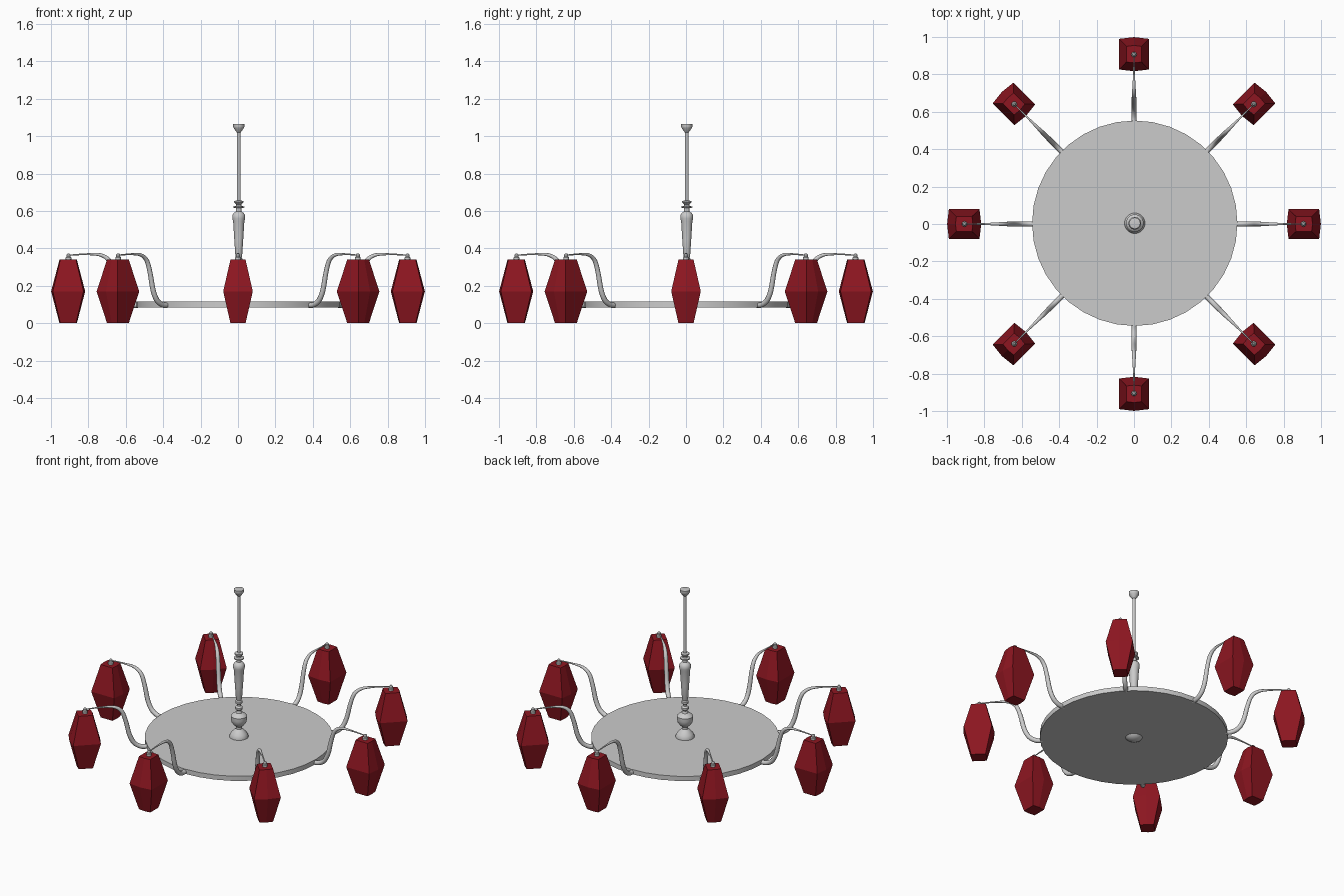
import bpy, bmesh, math
from mathutils import Matrix, Vector

if "Cube" in bpy.data.objects:
    bpy.data.objects.remove(bpy.data.objects["Cube"])

CENTRE = Vector((0.004, 0.004, 0))
red = bpy.data.materials.new("shade_red")
red.diffuse_color = (0.27, 0.008, 0.015, 1)
red.use_nodes = True
red.node_tree.nodes["Principled BSDF"].inputs["Base Color"].default_value = red.diffuse_color


def make(name, bm, smooth=None, mat=None):
    bmesh.ops.recalc_face_normals(bm, faces=bm.faces)
    me = bpy.data.meshes.new(name)
    bm.to_mesh(me)
    bm.free()
    ob = bpy.data.objects.new(name, me)
    bpy.context.collection.objects.link(ob)
    if mat:
        me.materials.append(mat)
    if smooth:
        bpy.ops.object.select_all(action='DESELECT')
        bpy.context.view_layer.objects.active = ob
        ob.select_set(True)
        bpy.ops.object.shade_smooth_by_angle(angle=math.radians(smooth))
    return ob


def loft(bm, rings):
    """Skin a list of equal-length closed rings and cap both ends."""
    vs = [[bm.verts.new(p) for p in r] for r in rings]
    n = len(vs[0])
    for a, b in zip(vs, vs[1:]):
        for i in range(n):
            j = (i + 1) % n
            bm.faces.new((a[i], a[j], b[j], b[i]))
    bm.faces.new(vs[0][::-1])
    bm.faces.new(vs[-1])


def lathe(name, profile, sides, at, smooth=35):
    bm = bmesh.new()
    loft(bm, [[at + Vector((r * math.cos(2 * math.pi * i / sides),
                            r * math.sin(2 * math.pi * i / sides), z))
               for i in range(sides)] for r, z in profile])
    return make(name, bm, smooth)


def smooth_path(pts, steps=4):
    """Catmull-Rom through tuples of (radius, height, thickness)."""
    P = [Vector(p) for p in pts]
    P = [2 * P[0] - P[1]] + P + [2 * P[-1] - P[-2]]
    out = []
    for a, b, c, d in zip(P, P[1:], P[2:], P[3:]):
        for k in range(steps):
            t = k / steps
            out.append(0.5 * (2 * b + (c - a) * t + (2 * a - 5 * b + 4 * c - d) * t * t
                              + (3 * b - a - 3 * c + d) * t ** 3))
    return out + [P[-2]]


# Central plate
lathe("plate", [(0.549, 0.085), (0.549, 0.115)], 36, CENTRE, 15)

# Cap under the plate
lathe("bottom_cap", [(0.004, 0.064), (0.022, 0.067), (0.04, 0.075), (0.05, 0.086)], 24, CENTRE)

# Turned column: foot, bulb, beads, vase, rings
lathe("column", [
    (0.055, 0.114), (0.055, 0.122), (0.047, 0.14), (0.03, 0.158), (0.018, 0.168),
    (0.018, 0.182), (0.03, 0.192), (0.043, 0.21), (0.047, 0.23), (0.047, 0.25),
    (0.036, 0.262), (0.018, 0.27), (0.013, 0.284), (0.022, 0.294), (0.022, 0.306),
    (0.012, 0.315), (0.012, 0.325), (0.02, 0.332), (0.02, 0.345), (0.015, 0.352),
    (0.018, 0.36), (0.024, 0.45), (0.03, 0.545), (0.034, 0.56), (0.034, 0.578),
    (0.026, 0.59), (0.014, 0.598), (0.014, 0.616), (0.03, 0.618), (0.03, 0.624),
    (0.014, 0.627), (0.014, 0.636), (0.025, 0.645), (0.025, 0.653), (0.008, 0.657)],
    24, CENTRE)

# Hanging rod and ceiling cup
lathe("rod", [(0.009, 0.65), (0.009, 1.03)], 16, CENTRE)
lathe("ceiling_cup", [(0.01, 1.02), (0.015, 1.026), (0.028, 1.045), (0.03, 1.05),
                      (0.03, 1.064), (0.02, 1.066)], 24, CENTRE)

# Arms with hanging lamp shades
arm_path = smooth_path([
    (0.535, 0.096, 0.014), (0.575, 0.099, 0.014), (0.615, 0.125, 0.014),
    (0.643, 0.18, 0.014), (0.665, 0.27, 0.013), (0.69, 0.335, 0.012),
    (0.735, 0.365, 0.009), (0.81, 0.369, 0.005), (0.905, 0.364, 0.003)])


def arm(rot):
    bm = bmesh.new()
    rings = []
    for k, p in enumerate(arm_path):
        t = arm_path[min(k + 1, len(arm_path) - 1)] - arm_path[max(k - 1, 0)]
        n = Vector((-t.y, 0, t.x)).normalized()
        rings.append([rot @ (Vector((p.x, 0, p.y)) + p.z * (
            n * math.cos(math.pi * i / 5) + Vector((0, math.sin(math.pi * i / 5), 0))))
            for i in range(10)])
    loft(bm, rings)
    make("arm", bm, 40)


def shade(rot):
    # Six-sided outline: a square with a ridge on the inner and outer face
    outline = [(0.082, -0.079), (0.091, 0), (0.082, 0.079),
               (-0.082, 0.079), (-0.091, 0), (-0.082, -0.079)]
    bm = bmesh.new()
    loft(bm, [[rot @ Vector((0.908 + x * s, y * s, z)) for x, y in outline]
              for s, z in ((0.51, 0), (1, 0.17), (0.51, 0.34))])
    make("lamp_shade", bm, None, red)


for i in range(8):
    rot = Matrix.Rotation(math.pi * i / 4, 3, 'Z')
    arm(rot)
    shade(rot)
    lathe("shade_finial", [(0.015, 0.338), (0.015, 0.352), (0.011, 0.356), (0.011, 0.366),
                           (0.005, 0.373)], 12, rot @ Vector((0.906, 0, 0)))
